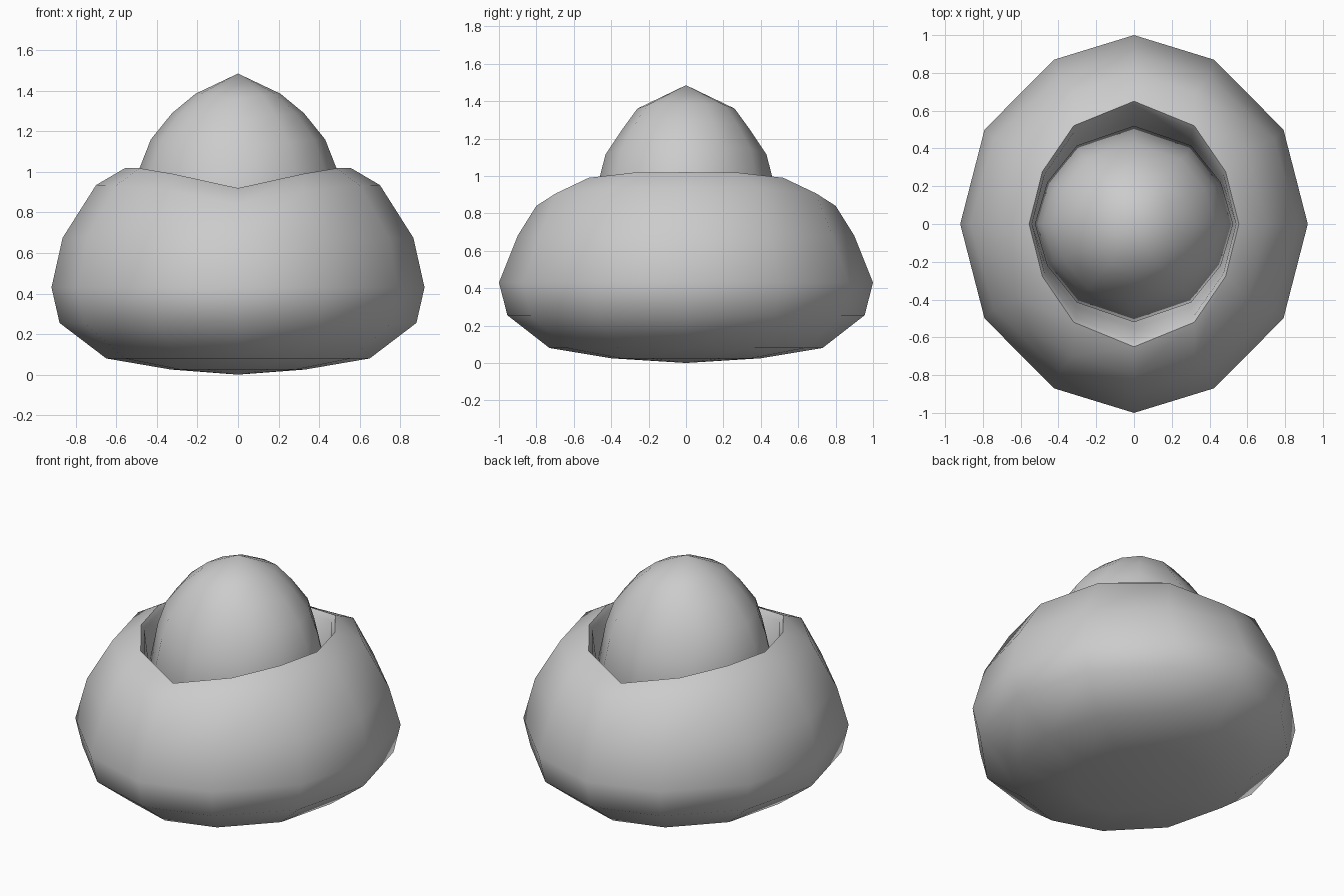
import bpy, bmesh, math

if "Cube" in bpy.data.objects:
    bpy.data.objects.remove(bpy.data.objects["Cube"])

# 12-sided quarter patterns: (x factor, y factor) for round and pinched rings
ROUND = [(1, 0), (0.86, 0.5), (0.46, 0.87), (0, 1)]
PINCH = [(1, 0), (0.875, 0.425), (0.575, 0.80), (0, 1)]
LIFT = [0, 0.02, 0.3, 1]  # blend from side height to front/back height


def ring_points(rx, ry, zx, zy, pattern):
    pts = []
    for i in range(12):
        q, k = divmod(i, 3)
        j = k if q % 2 == 0 else 3 - k
        fx, fy = pattern[j]
        sx = -1 if q in (1, 2) else 1
        sy = -1 if q in (2, 3) else 1
        pts.append((sx * rx * fx, sy * ry * fy, zx + (zy - zx) * LIFT[j]))
    return pts


def loft(name, rings, bottom, top, angle):
    """Skin a stack of rings, closing both ends to a centre point."""
    bm = bmesh.new()
    loops = [[bm.verts.new(p) for p in ring_points(*r)] for r in rings]
    for a, b in zip(loops, loops[1:]):
        for i in range(12):
            n = (i + 1) % 12
            bm.faces.new((a[i], a[n], b[n], b[i]))
    lo, hi = bm.verts.new((0, 0, bottom)), bm.verts.new((0, 0, top))
    for i in range(12):
        n = (i + 1) % 12
        bm.faces.new((lo, loops[0][n], loops[0][i]))
        bm.faces.new((hi, loops[-1][i], loops[-1][n]))
    bmesh.ops.recalc_face_normals(bm, faces=bm.faces)
    mesh = bpy.data.meshes.new(name)
    bm.to_mesh(mesh)
    bm.free()
    ob = bpy.data.objects.new(name, mesh)
    bpy.context.collection.objects.link(ob)
    bpy.ops.object.select_all(action='DESELECT')
    ob.select_set(True)
    bpy.context.view_layer.objects.active = ob
    bpy.ops.object.shade_smooth_by_angle(angle=math.radians(angle))
    return ob


# Outer cup: rounded base, bulging sides, saddle rim, inner wall and floor
loft("cup", [
    (0.33, 0.40, 0.025, 0.025, ROUND),
    (0.65, 0.73, 0.08, 0.08, ROUND),
    (0.88, 0.955, 0.255, 0.255, ROUND),
    (0.92, 1.00, 0.43, 0.43, ROUND),
    (0.865, 0.90, 0.675, 0.68, ROUND),
    (0.70, 0.80, 0.935, 0.84, ROUND),
    (0.555, 0.65, 1.02, 0.92, PINCH),
    (0.54, 0.62, 0.99, 0.89, PINCH),
    (0.53, 0.55, 0.80, 0.74, PINCH),
    (0.48, 0.50, 0.55, 0.55, PINCH),
], 0.0, 0.45, 50)

# Egg-shaped ball resting inside the cup
loft("inner_ball", [
    (0.28, 0.28, 0.50, 0.50, PINCH),
    (0.45, 0.44, 0.62, 0.62, PINCH),
    (0.525, 0.52, 0.80, 0.78, PINCH),
    (0.485, 0.46, 1.02, 1.00, PINCH),
    (0.43, 0.43, 1.16, 1.115, PINCH),
    (0.325, 0.34, 1.29, 1.25, PINCH),
    (0.21, 0.26, 1.385, 1.36, PINCH),
], 0.46, 1.485, 60)
